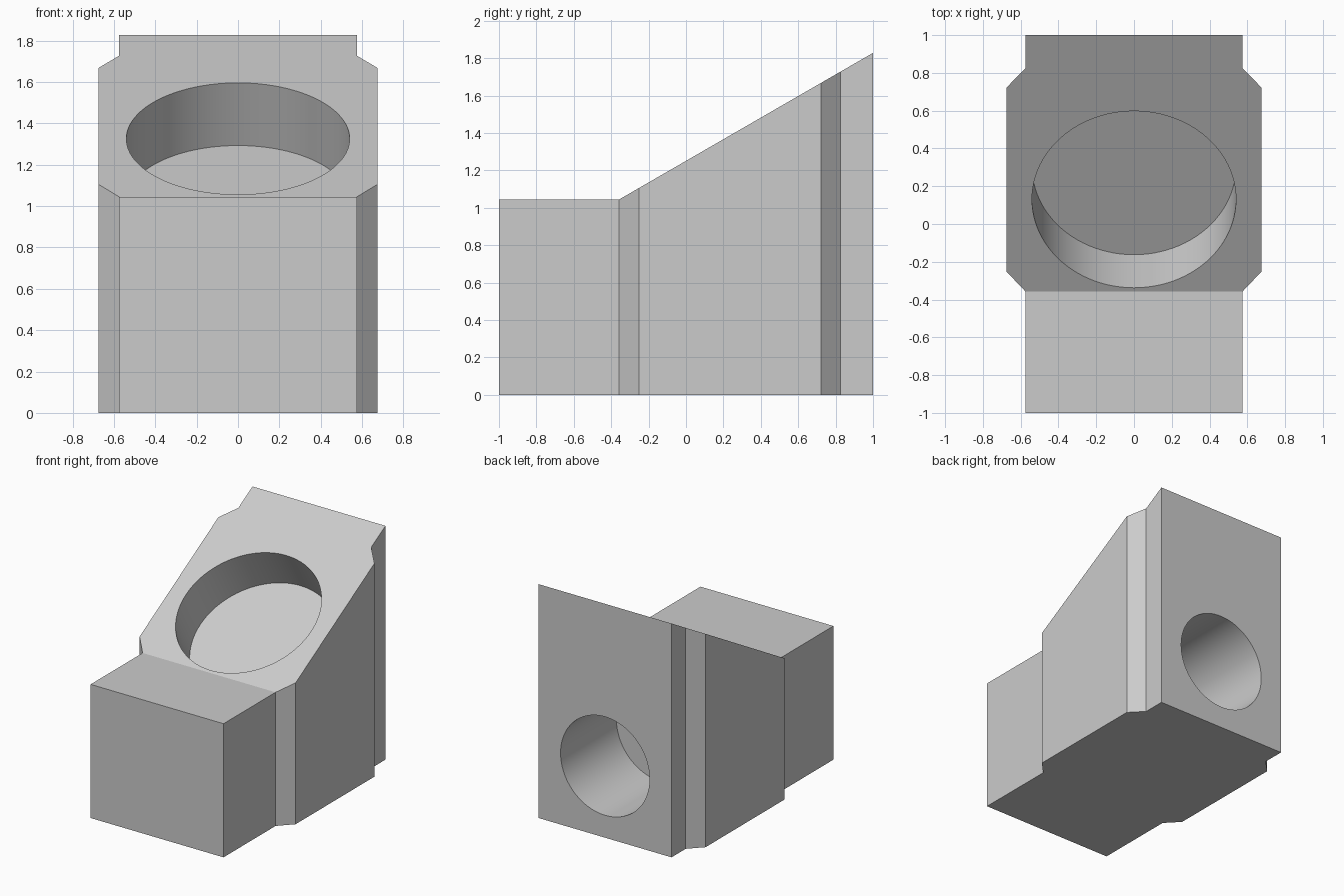
import bpy, bmesh, math
from mathutils import Vector, Matrix

cube = bpy.data.objects.get("Cube")
if cube:
    bpy.data.objects.remove(cube, do_unlink=True)

SLOPE = math.radians(30)
STEP_Y, STEP_Z = -0.357, 1.045      # where the flat ledge meets the ramp


def top_height(y):
    return STEP_Z + max(0, y - STEP_Y) * math.tan(SLOPE)


def make_object(name, bm):
    mesh = bpy.data.meshes.new(name)
    bmesh.ops.recalc_face_normals(bm, faces=bm.faces)
    bm.to_mesh(mesh)
    bm.free()
    obj = bpy.data.objects.new(name, mesh)
    bpy.context.collection.objects.link(obj)
    return obj


def cutter(name, radius, depth, mouth, axis):
    """Cylinder sunk to the given depth along -axis, poking out of the mouth."""
    axis = Vector(axis).normalized()
    extra = 0.3
    centre = Vector(mouth) + axis * (extra - depth) / 2
    turn = Vector((0, 0, 1)).rotation_difference(axis).to_matrix().to_4x4()
    bm = bmesh.new()
    bmesh.ops.create_cone(bm, cap_ends=True, segments=96, radius1=radius,
                          radius2=radius, depth=depth + extra,
                          matrix=Matrix.Translation(centre) @ turn)
    obj = make_object(name, bm)
    obj.hide_render = True
    obj.hide_set(True)
    return obj


# Grey material
grey = bpy.data.materials.new("plain grey")
grey.use_nodes = True
colour = (0.6, 0.6, 0.6, 1)
grey.diffuse_color = colour
grey.node_tree.nodes["Principled BSDF"].inputs["Base Color"].default_value = colour

# Wedge block: half plan mirrored, raised to the ledge and ramp heights
half = [(0.575, -1), (0.575, STEP_Y), (0.675, -0.252),
        (0.675, 0.722), (0.575, 0.825), (0.575, 1)]
plan = half + [(-x, y) for x, y in reversed(half)]
bm = bmesh.new()
low = [bm.verts.new((x, y, 0)) for x, y in plan]
high = [bm.verts.new((x, y, top_height(y))) for x, y in plan]
n = len(plan)
bm.faces.new(low)
for i in range(n):
    j = (i + 1) % n
    bm.faces.new((low[i], low[j], high[j], high[i]))
bm.faces.new((high[0], high[1], high[-2], high[-1]))
bm.faces.new(high[1:-1])
block = make_object("wedge_block", bm)
block.data.materials.append(grey)

# Round pocket square to the ramp, and blind bore in the back face
pocket = cutter("ramp_pocket_cutter", 0.54, 0.35, (0, 0.13, top_height(0.13)),
                (0, -math.sin(SLOPE), math.cos(SLOPE)))
bore = cutter("back_bore_cutter", 0.385, 0.69, (0, 1, 0.56), (0, 1, 0))

bpy.ops.object.select_all(action='DESELECT')
block.select_set(True)
bpy.context.view_layer.objects.active = block
for tool in (pocket, bore):
    tool.data.materials.append(grey)
    mod = block.modifiers.new(tool.name, 'BOOLEAN')
    mod.operation = 'DIFFERENCE'
    mod.solver = 'EXACT'
    mod.object = tool
    bpy.ops.object.modifier_apply(modifier=mod.name)
    bpy.data.objects.remove(tool, do_unlink=True)

bpy.ops.object.shade_smooth_by_angle(angle=math.radians(25))
